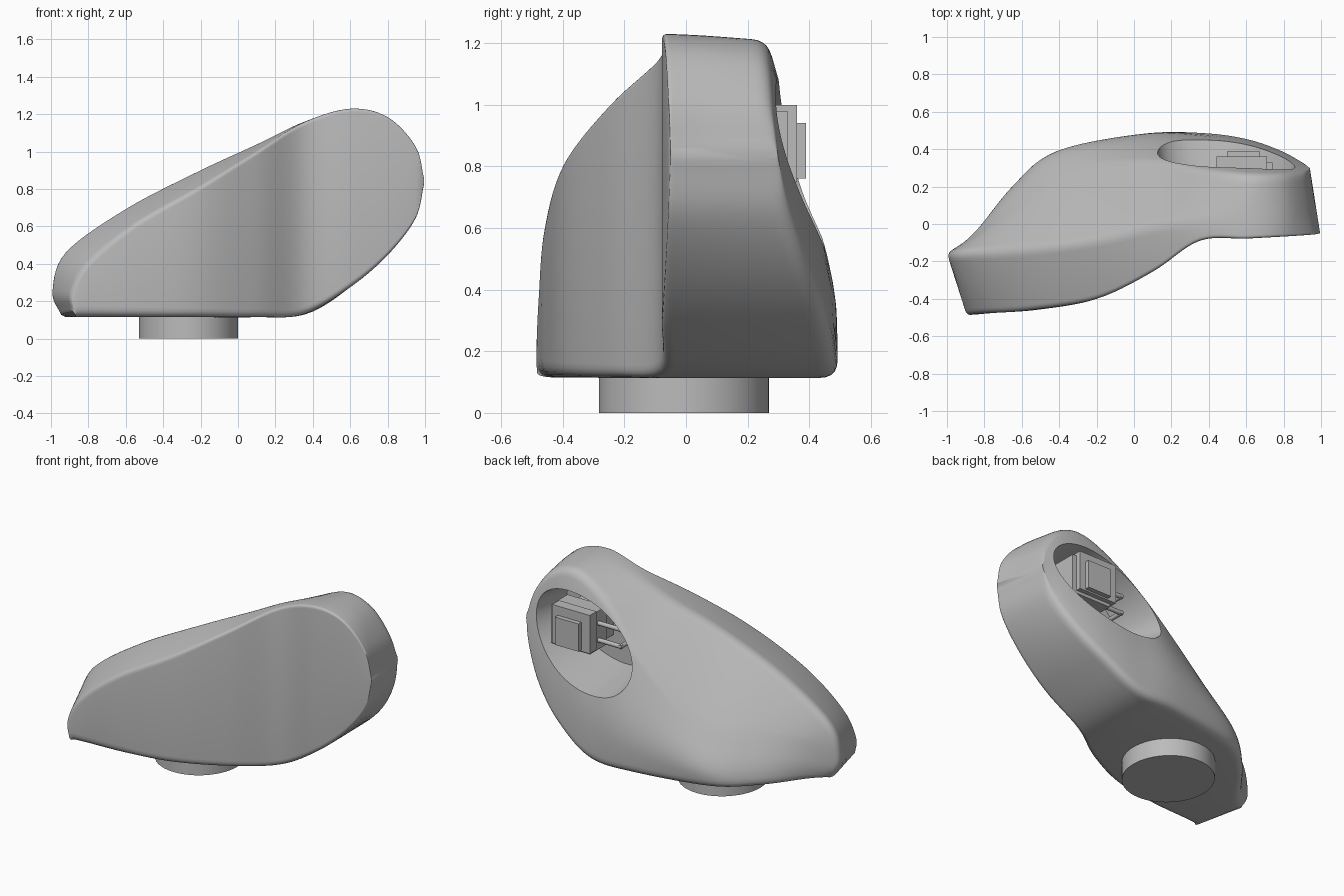
import bpy, bmesh, math
from mathutils import Vector

if "Cube" in bpy.data.objects:
    bpy.data.objects.remove(bpy.data.objects["Cube"], do_unlink=True)

grey = bpy.data.materials.new("plain grey")
grey.use_nodes = True
grey.diffuse_color = (0.5, 0.5, 0.5, 1)
grey.node_tree.nodes["Principled BSDF"].inputs["Base Color"].default_value = (0.5, 0.5, 0.5, 1)


def finish(name, bm, smooth=True):
    bmesh.ops.recalc_face_normals(bm, faces=bm.faces)
    mesh = bpy.data.meshes.new(name)
    bm.to_mesh(mesh)
    bm.free()
    mesh.materials.append(grey)
    obj = bpy.data.objects.new(name, mesh)
    bpy.context.collection.objects.link(obj)
    if smooth:
        shade(obj)
    return obj


def shade(obj):
    bpy.ops.object.select_all(action="DESELECT")
    obj.select_set(True)
    bpy.context.view_layer.objects.active = obj
    bpy.ops.object.shade_smooth_by_angle(angle=math.radians(40))


def loft(name, rings, smooth=True):
    bm = bmesh.new()
    loops = [[bm.verts.new(p) for p in ring] for ring in rings]
    n = len(loops[0])
    for a, b in zip(loops, loops[1:]):
        for i in range(n):
            j = (i + 1) % n
            bm.faces.new((a[i], a[j], b[j], b[i]))
    bm.faces.new(loops[0])
    bm.faces.new(loops[-1])
    return finish(name, bm, smooth)


def spline(points, steps=7):
    p = [Vector(q) for q in points]
    p = [2 * p[0] - p[1]] + p + [2 * p[-1] - p[-2]]
    out = []
    for a, b, c, d in zip(p, p[1:], p[2:], p[3:]):
        for k in range(steps):
            t = k / steps
            out.append(b + (c - a) * t / 2 + (2 * a - 5 * b + 4 * c - d) * t * t / 2
                       + (3 * b - a - 3 * c + d) * t ** 3 / 2)
    return out + [p[-2]]


def rounded(corners, radii, steps=5):
    ring = []
    for i, (c, r) in enumerate(zip(corners, radii)):
        ends = []
        for other in (corners[i - 1], corners[(i + 1) % len(corners)]):
            edge = other - c
            ends.append(c + edge.normalized() * min(r, edge.length * 0.45))
        for k in range(steps + 1):
            t = k / steps
            ring.append(ends[0] * (1 - t) ** 2 + c * 2 * t * (1 - t) + ends[1] * t * t)
    return ring


def ellipse(center, u_axis, v_axis, sides=64):
    turns = [k * math.tau / sides for k in range(sides)]
    return [Vector(center) + u_axis * math.cos(a) + v_axis * math.sin(a) for a in turns]


def box(name, low, high):
    bm = bmesh.new()
    bmesh.ops.create_cube(bm, size=1)
    for v in bm.verts:
        v.co = [l + (h - l) * (c + 0.5) for l, h, c in zip(low, high, v.co)]
    return finish(name, bm, False)


def rod(name, start, end, u_axis, v_axis, sides=64):
    return loft(name, [ellipse(p, u_axis, v_axis, sides) for p in (start, end)])


# Body: rails along the length, joined by rounded sections
base = .115
front_bottom = spline([(-.86, -.483, base), (-.84, -.485, base), (-.74, -.475, base),
                       (-.5, -.457, base), (-.2, -.4, base), (.1, -.255, base), (.35, -.09, .13),
                       (.6, -.078, .275), (.8, -.067, .445), (.95, -.057, .64), (.995, -.05, .82)])
front_top = spline([(-.885, -.483, .15), (-.89, -.485, .25), (-.8, -.478, .41), (-.55, -.46, .615),
                    (-.2, -.4, .815), (.1, -.255, 1.0), (.35, -.09, 1.155), (.6, -.078, 1.23),
                    (.8, -.067, 1.185), (.95, -.057, 1.03), (.995, -.05, .86)])
ridge = spline([(-.95, -.17, .13), (-1, -.16, .26), (-.93, -.15, .47), (-.6, -.13, .705),
                (-.2, -.08, .91), (.1, -.01, 1.045), (.35, .02, 1.16), (.6, .05, 1.225),
                (.8, .05, 1.18), (.93, .05, 1.025), (.975, .05, .86)])
crease = spline([(-.94, -.15, .125), (-.96, -.13, .2), (-.84, -.06, .33), (-.57, .13, .4),
                 (-.3, .3, .47), (.1, .335, .81), (.36, .29, 1.07), (.6, .265, 1.205),
                 (.78, .265, 1.16), (.9, .275, 1.01), (.94, .295, .86)])
back_bottom = spline([(-.92, -.15, base), (-.91, -.13, base), (-.83, -.03, base),
                      (-.66, .2, base), (-.44, .375, base), (.05, .48, base), (.36, .49, .13),
                      (.6, .46, .275), (.78, .4, .445), (.9, .335, .64), (.94, .3, .82)])
rings = []
for i, (fb, ft, r, c, b) in enumerate(zip(front_bottom, front_top, ridge, crease, back_bottom)):
    s = i / (len(ridge) - 1)
    bulge = c.lerp(b, 0.6) + Vector((0, 0.065 * math.sin(math.pi * s) ** 2, 0))
    tight = 1 - 0.75 * s
    rings.append(rounded([fb, ft, r, c, bulge, b],
                         [.07 * tight, .04 * tight, .05, .05, .25, .06]))
body = loft("body_shell", rings, False)

# Oval pocket in the back of the head
tilt = math.radians(25)
long_axis = Vector((math.cos(tilt), 0, math.sin(tilt))) * .4
short_axis = Vector((-math.sin(tilt), 0, math.cos(tilt))) * .245
cutter = loft("pocket_cutter", [ellipse((.5, y, .82), long_axis * k, short_axis * k)
                                for y, k in ((.06, .84), (.25, .93), (.65, 1.12))], False)
cutter.hide_render = True
cut = body.modifiers.new("pocket", "BOOLEAN")
cut.object = cutter
cut.solver = "EXACT"
bpy.context.view_layer.objects.active = body
bpy.ops.object.modifier_apply(modifier=cut.name)
bpy.data.objects.remove(cutter, do_unlink=True)
shade(body)

# Round foot
rod("round_foot", (-.265, -.007, 0), (-.265, -.007, .14), Vector((.265, 0, 0)), Vector((0, .276, 0)))

# Small component with its pins inside the pocket
box("component_body", (.46, .16, .73), (.74, .33, .98))
box("component_flange", (.44, .29, .75), (.71, .36, 1.0))
box("component_face", (.5, .35, .76), (.67, .39, .94))
box("component_base", (.48, .05, .75), (.7, .18, .95))
pin = 0.014
for label, z in (("upper", .9), ("lower", .79)):
    rod(label + "_pin", (.47, .24, z), (.29, .24, z), Vector((0, pin, 0)), Vector((0, 0, pin)), 12)
    rod(label + "_pin_leg", (.3, .25, z), (.3, .05, z), Vector((pin, 0, 0)), Vector((0, 0, pin)), 12)
